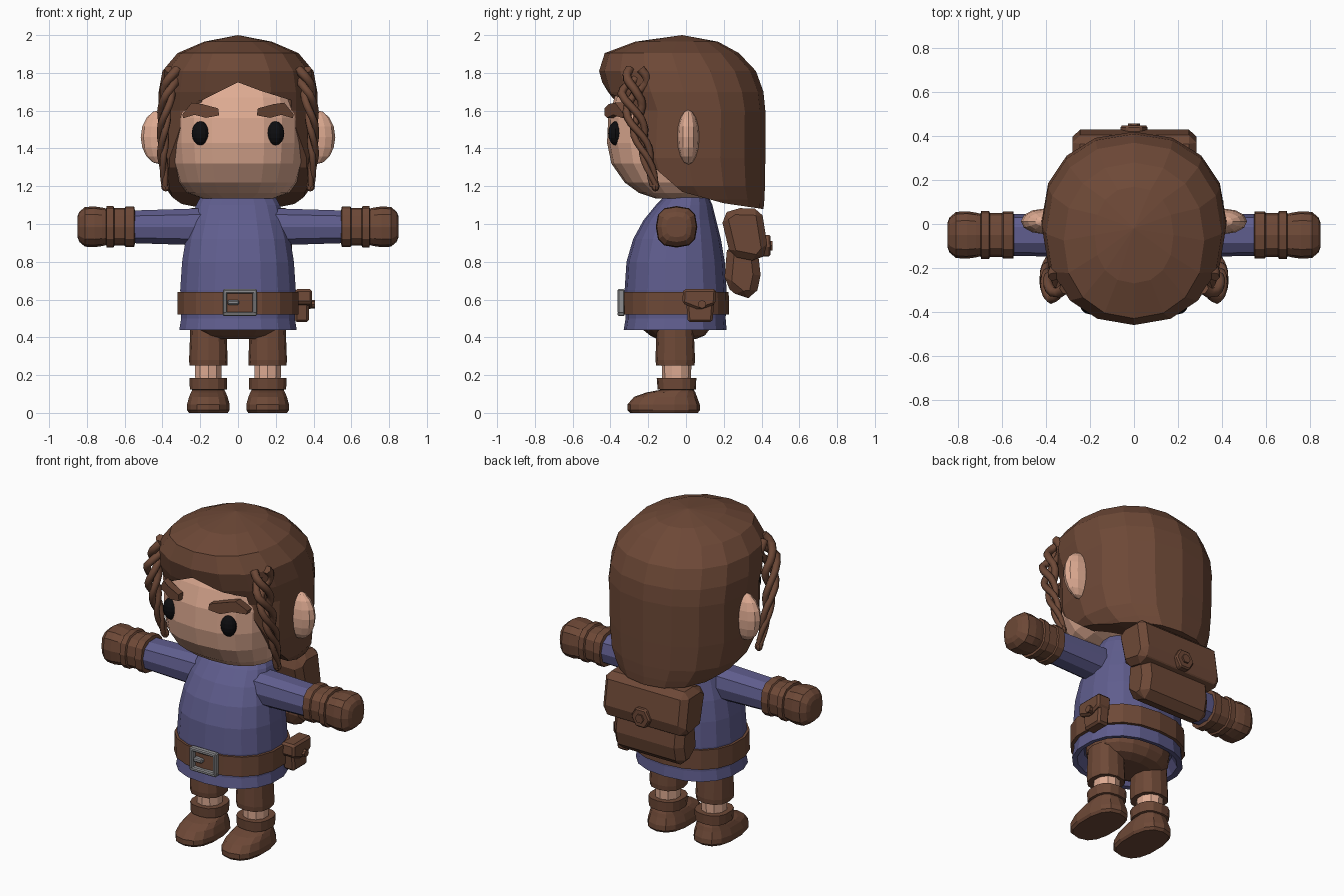
import bpy, bmesh, math
from mathutils import Vector

if "Cube" in bpy.data.objects:
    bpy.data.objects.remove(bpy.data.objects["Cube"], do_unlink=True)


def material(name, r, g, b):
    m = bpy.data.materials.new(name)
    m.use_nodes = True
    m.diffuse_color = (r, g, b, 1)
    m.node_tree.nodes["Principled BSDF"].inputs["Base Color"].default_value = (r, g, b, 1)
    m.node_tree.nodes["Principled BSDF"].inputs["Roughness"].default_value = 0.8
    return m


BROWN = material("brown", 0.155, 0.066, 0.038)
BLUE = material("blue", 0.115, 0.11, 0.27)
SKIN = material("skin", 0.74, 0.41, 0.29)
METAL = material("grey metal", 0.27, 0.27, 0.28)
BLACK = material("black", 0.004, 0.004, 0.005)


def finish(name, bm, mat):
    bmesh.ops.remove_doubles(bm, verts=bm.verts, dist=0.0005)
    bmesh.ops.recalc_face_normals(bm, faces=bm.faces)
    mesh = bpy.data.meshes.new(name)
    bm.to_mesh(mesh)
    bm.free()
    mesh.materials.append(mat)
    ob = bpy.data.objects.new(name, mesh)
    bpy.context.collection.objects.link(ob)
    return ob


def loft(name, rings, mat, sides=16, power=2.0, place=lambda p: p):
    """Rings are (height, half width, front y, back y)."""
    bm = bmesh.new()
    loops = []
    for z, rx, yf, yb in rings:
        loop = []
        for i in range(sides):
            a = math.tau * i / sides - math.pi / 2
            c, s = math.cos(a), math.sin(a)
            x = math.copysign(abs(c) ** (2 / power), c) * rx
            y = (yf + yb) / 2 + math.copysign(abs(s) ** (2 / power), s) * (yb - yf) / 2
            loop.append(bm.verts.new(place(Vector((x, y, z)))))
        loops.append(loop)
    for lo, hi in zip(loops, loops[1:]):
        for i in range(sides):
            j = (i + 1) % sides
            bm.faces.new((lo[i], lo[j], hi[j], hi[i]))
    bm.faces.new(loops[0])
    bm.faces.new(loops[-1])
    return finish(name, bm, mat)


def prism(name, outline, axis, start, end, mat, bevel=0):
    """Extrude an outline along x (outline is y, z) or along y (outline is x, z)."""
    bm = bmesh.new()
    ends = []
    for d in (start, end):
        ends.append([bm.verts.new((d, a, b) if axis == "x" else (a, d, b)) for a, b in outline])
    n = len(outline)
    for i in range(n):
        j = (i + 1) % n
        bm.faces.new((ends[0][i], ends[0][j], ends[1][j], ends[1][i]))
    bm.faces.new(ends[0])
    bm.faces.new(ends[1])
    ob = finish(name, bm, mat)
    if bevel:
        mod = ob.modifiers.new("bevel", "BEVEL")
        mod.width, mod.segments = bevel, 1
    return ob


def rect(a0, a1, b0, b1):
    return [(a0, b0), (a1, b0), (a1, b1), (a0, b1)]


def polygon(a, b, r, n):
    return [(a + r * math.cos(math.tau * i / n), b + r * math.sin(math.tau * i / n)) for i in range(n)]


def ball(name, centre, radii, mat, segments=12, rows=8):
    bm = bmesh.new()
    bmesh.ops.create_uvsphere(bm, u_segments=segments, v_segments=rows, radius=1)
    for v in bm.verts:
        v.co = Vector(centre) + Vector([a * r for a, r in zip(v.co, radii)])
    return finish(name, bm, mat)


def cut(ob, cutter):
    mod = ob.modifiers.new("cut", "BOOLEAN")
    mod.operation, mod.solver, mod.object = "DIFFERENCE", "EXACT", cutter
    bpy.context.view_layer.objects.active = ob
    bpy.ops.object.modifier_apply(modifier=mod.name)
    bpy.data.objects.remove(cutter, do_unlink=True)


# Head
loft("head", [(1.135, .19, -.16, .12), (1.165, .27, -.25, .2), (1.22, .315, -.325, .25),
              (1.32, .345, -.395, .28), (1.43, .355, -.418, .3), (1.56, .355, -.412, .3),
              (1.67, .34, -.378, .28), (1.78, .28, -.32, .22), (1.86, .15, -.2, .1)],
     SKIN, sides=20, power=2.5)

# Hair with the face opening and parted fringe cut out
hair = loft("hair", [(1.075, .29, -.15, .41), (1.13, .34, -.25, .415), (1.2, .39, -.34, .418),
                     (1.35, .415, -.4, .42), (1.6, .42, -.385, .42), (1.7, .42, -.43, .41),
                     (1.81, .4, -.46, .37), (1.905, .32, -.43, .28), (1.965, .18, -.27, .17),
                     (2.0, 0, -.02, -.02)], BROWN, sides=16, power=2.2)
cut(hair, prism("side_cutter", [(-.7, 1.655), (-.35, 1.65), (-.25, 1.45), (-.17, 1.3), (-.02, 1.17),
                                (.2, 1.11), (.43, 1.076), (.43, .9), (-.7, .9)], "x", -1, 1, BROWN))
cut(hair, prism("fringe_cutter", [(-.19, 1.655), (0, 1.75), (.12, 1.705), (.28, 1.655), (.28, 1.6),
                                  (-.19, 1.6)], "y", -.7, -.29, BROWN))

# Torso, belt and trousers
loft("tunic", [(.5, .25, -.27, .16), (.445, .285, -.305, .185), (.44, .315, -.33, .215),
               (.5, .305, -.32, .21), (.65, .31, -.325, .215), (.8, .3, -.315, .205),
               (.92, .28, -.28, .185), (1.02, .25, -.225, .16), (1.1, .225, -.16, .14),
               (1.145, .2, -.115, .12)], BLUE, sides=18, power=2.3)
loft("belt", [(.52, .3, -.31, .2), (.52, .325, -.34, .228), (.64, .325, -.338, .226),
              (.64, .3, -.31, .2)], BROWN, sides=18, power=2.3)
loft("trouser_seat", [(.39, .14, -.15, .05), (.41, .2, -.19, .1), (.45, .24, -.24, .13),
                      (.53, .25, -.26, .15)], BROWN, power=2.3)

# Buckle
for name, outline in (("buckle_top", rect(-.08, .1, .632, .655)), ("buckle_bottom", rect(-.08, .1, .512, .535)),
                      ("buckle_left", rect(.078, .1, .525, .645)), ("buckle_right", rect(-.08, -.058, .525, .645)),
                      ("buckle_pin", rect(-.055, .005, .572, .597))):
    prism(name, outline, "y", -.362, -.325, METAL, .006)

# Belt pouch on the left hip
prism("pouch", [(.01, .48), (.14, .48), (.15, .6), (0, .6)], "x", .3, .375, BROWN, .012)
prism("pouch_flap", [(-.02, .58), (.07, .545), (.155, .575), (.16, .655), (-.015, .655)],
      "x", .3, .392, BROWN, .012)
prism("pouch_button", polygon(.085, .575, .022, 8), "x", .38, .408, BROWN)

# Bag on the back
prism("bag", [(.2, .68), (.29, .605), (.37, .61), (.395, .73), (.38, .86), (.22, .9)],
      "x", -.235, .24, BROWN, .045)
prism("bag_flap", [(.185, 1.04), (.25, 1.085), (.4, 1.08), (.435, .86), (.385, .8), (.235, .83)],
      "x", -.28, .285, BROWN, .035)
prism("bag_clasp", polygon(0, .885, .065, 6), "y", .4, .448, BROWN, .008)
prism("bag_clasp_knob", polygon(0, .885, .028, 6), "y", .44, .458, BROWN)

for s, side in ((1, "left"), (-1, "right")):
    def along_arm(p, s=s):
        return Vector((s * p.z, p.y - .05, p.x + .985))

    def under_hip(p, s=s):
        return Vector((s * .157 + s * p.x, p.y, p.z))

    # Arm, bracer and hand
    loft(side + "_sleeve", [(.15, .1, -.1, .1), (.25, .1, -.1, .1), (.56, .09, -.095, .095)],
         BLUE, sides=10, power=2.4, place=along_arm)
    loft(side + "_bracer", [(x, r, -r, r) for x, r in
                            ((.545, .085), (.55, .108), (.595, .108), (.6, .1), (.655, .1), (.66, .11),
                             (.695, .11), (.7, .09))],
         BROWN, sides=12, power=2.6, place=along_arm)
    loft(side + "_hand", [(x, r, -r, r) for x, r in
                          ((.69, .095), (.72, .102), (.76, .108), (.81, .105), (.84, .08), (.85, .055))],
         BROWN, sides=12, power=2.8, place=along_arm)

    # Leg and boot
    loft(side + "_trouser_leg", [(.25, .08, -.14, .02), (.25, .1, -.158, .045), (.28, .102, -.162, .048),
                                 (.46, .095, -.155, .04)], BROWN, sides=12, power=2.4, place=under_hip)
    loft(side + "_shin", [(.14, .072, -.125, .025), (.3, .075, -.13, .03)],
         SKIN, sides=10, place=under_hip)
    loft(side + "_boot", [(0, .105, -.295, .062), (.015, .115, -.31, .075), (.045, .115, -.31, .073),
                          (.085, .104, -.275, .058), (.108, .094, -.21, .05), (.122, .086, -.135, .042),
                          (.125, .1, -.15, .052), (.185, .102, -.155, .055), (.185, .075, -.13, .03)],
         BROWN, sides=14, power=2.5, place=under_hip)

    # Ear, eye and brow
    ball(side + "_ear", (s * .41, .012, 1.46), (.105, .058, .145), SKIN)
    ball(side + "_eye", (s * .197, -.372, 1.48), (.048, .04, .064), BLACK)
    brow = prism(side + "_brow", [(s * x, z) for x, z in
                                  ((.1, 1.575), (.105, 1.612), (.19, 1.635), (.245, 1.642), (.295, 1.58),
                                   (.29, 1.56), (.23, 1.578), (.17, 1.562))], "y", -.432, -.385, BROWN)
    for v in brow.data.vertices:
        v.co.y += 2.7 * (abs(v.co.x) - .1) ** 2

    # Braid of twisted strands along the front edge of the hair
    path = [Vector(p) for p in ((.335, -.24, 1.82), (.375, -.29, 1.69), (.395, -.262, 1.53),
                                (.4, -.212, 1.37), (.385, -.165, 1.2))]
    curve = bpy.data.curves.new(side + "_braid", "CURVE")
    curve.dimensions, curve.bevel_depth, curve.bevel_resolution = "3D", .023, 1
    curve.use_fill_caps = True
    for strand in range(3):
        spline = curve.splines.new("POLY")
        steps = 20
        spline.points.add(steps)
        for i, point in enumerate(spline.points):
            t = i / steps
            k = min(int(t * 4), 3)
            p = path[k].lerp(path[k + 1], t * 4 - k)
            angle = t * 11 + strand * math.tau / 3
            spread = .036 * (1 - t) + .008
            point.co = (s * (p.x + spread * .7 * math.cos(angle)),
                        p.y + 1.5 * spread * math.sin(angle), p.z, 1)
            point.radius = 1.1 - .45 * t
    curve.materials.append(BROWN)
    bpy.context.collection.objects.link(bpy.data.objects.new(side + "_braid", curve))
    ball(side + "_braid_tip", (s * .383, -.162, 1.2), (.024, .022, .028), BROWN, 8, 6)
